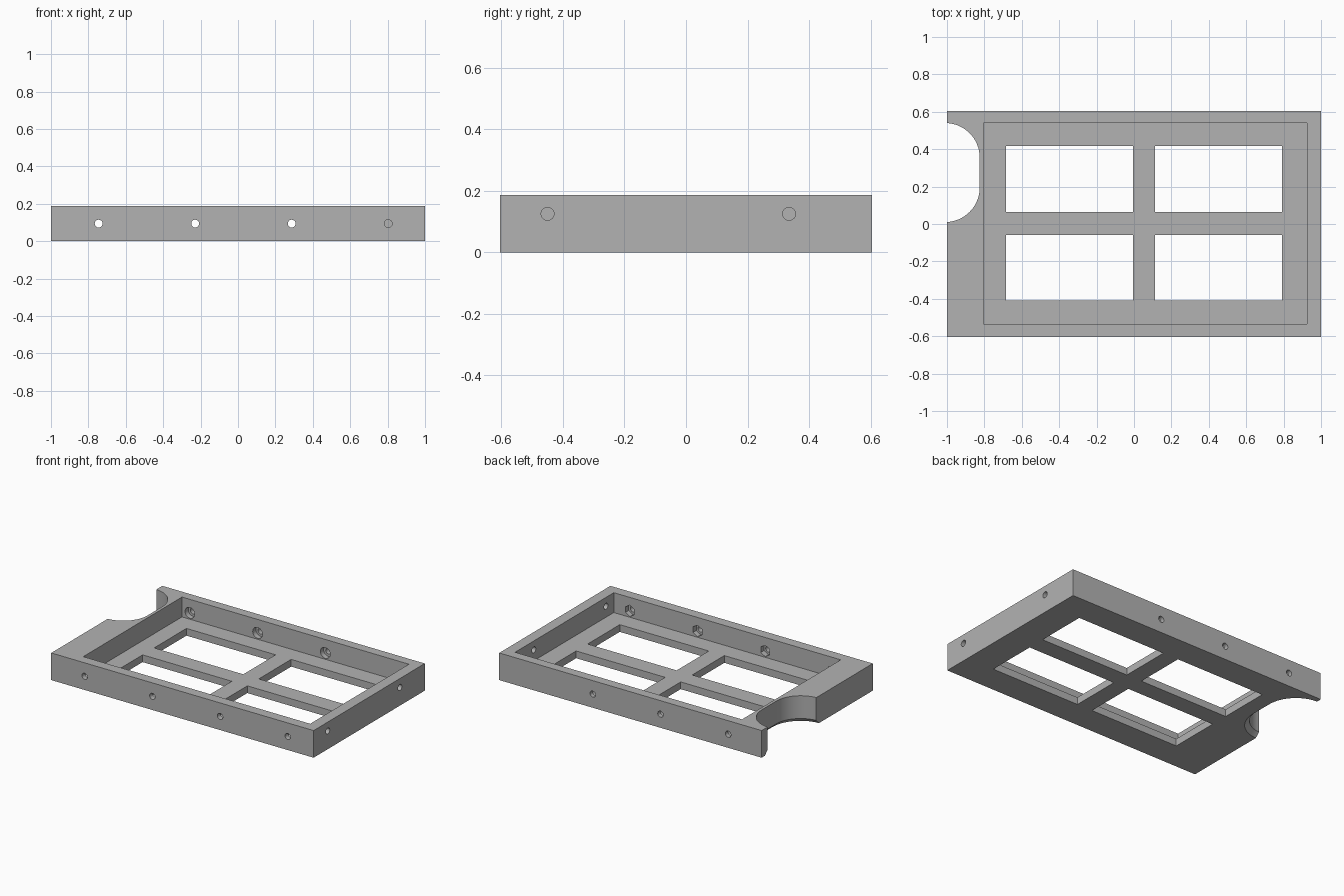
import bpy, bmesh
from math import pi, sin, cos, radians
from mathutils import Matrix, Vector

cube = bpy.data.objects.get("Cube")
if cube:
    bpy.data.objects.remove(cube, do_unlink=True)

GREY = 0.45
HEIGHT, FLOOR = 0.187, 0.05
HALF_Y = 0.605
POCKET_X, POCKET_Y = (-0.805, 0.925), (-0.535, 0.54)

material = bpy.data.materials.new("plain grey")
material.use_nodes = True
colour = (GREY, GREY, GREY, 1)
material.diffuse_color = colour
material.node_tree.nodes["Principled BSDF"].inputs["Base Color"].default_value = colour


def add_object(name, bm):
    bmesh.ops.recalc_face_normals(bm, faces=bm.faces)
    mesh = bpy.data.meshes.new(name)
    bm.to_mesh(mesh)
    bm.free()
    mesh.materials.append(material)
    obj = bpy.data.objects.new(name, mesh)
    bpy.context.collection.objects.link(obj)
    return obj


def box(name, xs, ys, zs):
    bm = bmesh.new()
    bmesh.ops.create_cube(bm, size=1)
    for v in bm.verts:
        v.co = Vector([r[0] if c < 0 else r[1] for c, r in zip(v.co, (xs, ys, zs))])
    return add_object(name, bm)


def rod(name, start, end, radius, sides=32):
    start, end = Vector(start), Vector(end)
    axis = end - start
    bm = bmesh.new()
    turn = axis.to_track_quat("Z", "Y").to_matrix().to_4x4()
    bmesh.ops.create_cone(bm, cap_ends=True, segments=sides, radius1=radius,
                          radius2=radius, depth=axis.length,
                          matrix=Matrix.Translation((start + end) / 2) @ turn)
    return add_object(name, bm)


def notch_outline(grow):
    # Rounded bay opening towards -x
    radius, points = 0.185 + grow, []
    for side, first in ((-1, -pi / 2), (1, 0)):
        for i in range(17):
            a = first + pi / 2 * i / 16
            points.append((-1.01 + radius * cos(a), 0.275 + side * 0.08 + radius * sin(a)))
    return points + [(-1.1, points[-1][1]), (-1.1, points[0][1])]


def loft(name, layers):
    bm = bmesh.new()
    rings = [[bm.verts.new((x, y, z)) for x, y in outline] for outline, z in layers]
    for low, high in zip(rings, rings[1:]):
        for i in range(len(low)):
            j = (i + 1) % len(low)
            bm.faces.new((low[i], low[j], high[j], high[i]))
    bm.faces.new(rings[0])
    bm.faces.new(rings[-1])
    return add_object(name, bm)


def cut(target, cutter):
    cutter.hide_render = True
    mod = target.modifiers.new("cut", "BOOLEAN")
    mod.operation, mod.solver, mod.object = "DIFFERENCE", "EXACT", cutter
    bpy.context.view_layer.objects.active = target
    bpy.ops.object.modifier_apply(modifier=mod.name)
    bpy.data.objects.remove(cutter, do_unlink=True)


# Tray body with its open pocket
tray = box("tray_frame", (-1, 1), (-HALF_Y, HALF_Y), (0, HEIGHT))
cut(tray, box("pocket_cutter", POCKET_X, POCKET_Y, (FLOOR, 0.3)))

# Four windows through the floor
for xs in ((-0.685, -0.005), (0.113, 0.792)):
    for ys in ((-0.41, -0.06), (0.065, 0.417)):
        cut(tray, box("window_cutter", xs, ys, (-0.1, 0.1)))

# Side notch with a small bevel on its lower rim
cut(tray, loft("notch_cutter", [(notch_outline(0.04), -0.01), (notch_outline(0), 0.03),
                                (notch_outline(0), 0.3)]))

# Screw holes in the long walls, recessed on the inside
for i in range(4):
    x, z = -0.745 + 0.516 * i, 0.094
    cut(tray, rod("front_hole_cutter", (x, -0.7, z), (x, -0.5, z), 0.021))
    cut(tray, rod("front_recess_cutter", (x, -0.57, z), (x, -0.5, z), 0.039, 6))
    if i < 3:
        cut(tray, rod("back_hole_cutter", (x, 0.7, z), (x, 0.5, z), 0.021))
        cut(tray, rod("back_recess_cutter", (x, 0.575, z), (x, 0.5, z), 0.037))

# Plain holes in the left wall
for y in (-0.45, 0.335):
    cut(tray, rod("side_hole_cutter", (0.88, y, 0.125), (1.1, y, 0.125), 0.021))

bpy.ops.object.select_all(action="DESELECT")
tray.select_set(True)
bpy.context.view_layer.objects.active = tray
bpy.ops.object.shade_smooth_by_angle(angle=radians(30))
